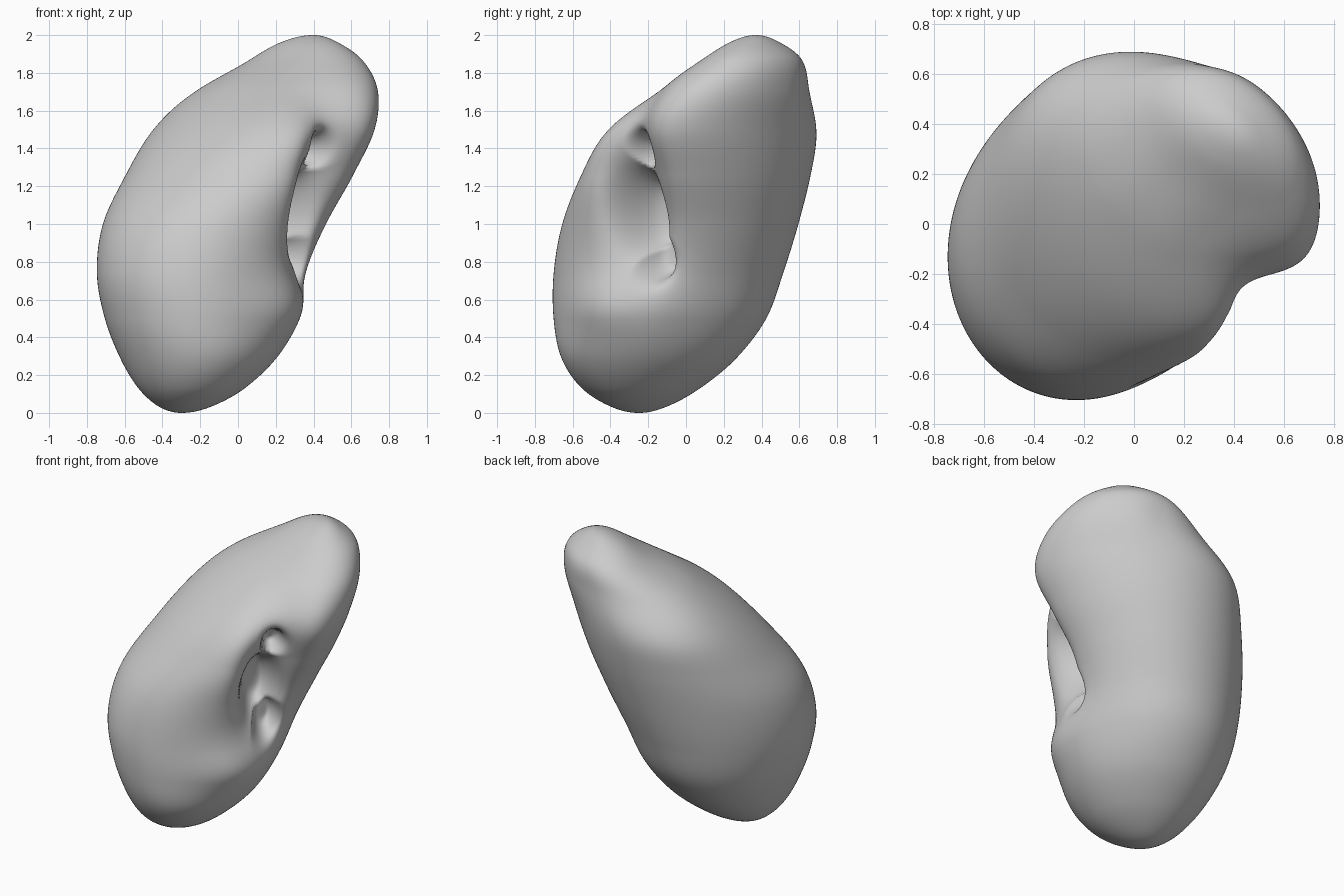
import bpy, bmesh, math
from mathutils import Vector

cube = bpy.data.objects.get("Cube")
if cube:
    bpy.data.objects.remove(cube, do_unlink=True)

# Section extents from bottom to top: x min, x max, y min, y max, skew
SECTIONS = [
    (-.30, -.30, -.25, -.25, -.1),
    (-.42, -.14, -.40, -.10, -.1),
    (-.53, .04, -.555, .08, -.08),
    (-.625, .195, -.66, .27, -.04),
    (-.705, .285, -.70, .425, .03),
    (-.747, .36, -.70, .515, .07),
    (-.715, .475, -.655, .595, .04),
    (-.595, .615, -.555, .66, -.1),
    (-.45, .725, -.42, .70, -.26),
    (-.25, .74, -.18, .70, -.33),
    (.03, .66, .07, .635, -.36),
    (.235, .52, .24, .49, -.38),
    (.40, .40, .37, .37, -.38),
]
RINGS, SIDES = 180, 360
INWARD = Vector((-1, 1, 0)).normalized()
ACROSS = Vector((1, 1, 0)).normalized()

# Openings in the hollow: across, height, half width, half height, depth
POCKETS = [
    (.06, 1.06, .11, .21, .24),
    (.14, 1.4, .065, .08, .16),
    (.11, .84, .08, .13, .17),
]


def section(t):
    """Smoothly blend the sections at t, from zero to one."""
    last = len(SECTIONS) - 1
    s = t * last
    i = min(int(s), last - 1)
    f = s - i

    def row(k):
        if k < 0:
            return [2 * a - b for a, b in zip(SECTIONS[0], SECTIONS[1])]
        if k > last:
            return [2 * a - b for a, b in zip(SECTIONS[last], SECTIONS[last - 1])]
        return SECTIONS[k]

    out = []
    for a, b, c, d in zip(row(i - 1), row(i), row(i + 1), row(i + 2)):
        out.append(b + f / 2 * (c - a + f * (2 * a - 5 * b + 4 * c - d
                                             + f * (3 * (b - c) + d - a))))
    return out


def bump(v, z, v0, z0, wide, tall):
    return math.exp(-((v - v0) / wide) ** 2 - ((z - z0) / tall) ** 2)


def ramp(x):
    x = min(max(x / .3, 0), 1)
    return x * x * (3 - 2 * x)


def sculpt(p):
    """Shape the notched side and flatten the upper part of the far side."""
    u, v, z = -p.dot(INWARD), p.dot(ACROSS), p.z
    # Valley and the swollen lip below it
    push = .18 * bump(v, z, .1 + .15 * (z - 1.1), 1.28, .18, .42)
    push -= .085 * bump(v, z, -.04, .55, .3, .2)
    # Deep pockets
    deep = 0
    for pv, pz, wide, tall, depth in POCKETS:
        r = math.hypot((v - pv) / wide, (z - pz) / tall)
        deep = max(deep, depth / (1 + r ** 6))
    flat = .08 * bump(v, z, .4, 1.72, .4, .17)
    return p + INWARD * ((push + deep) * ramp(u) - flat * ramp(-u))


# Bean-shaped body
bm = bmesh.new()
rings = []
for j in range(1, RINGS):
    t = j / RINGS
    x0, x1, y0, y1, skew = section(t)
    z = 1 - math.cos(math.pi * t)
    phase = math.acos(skew)
    ring = []
    for k in range(SIDES):
        a = 2 * math.pi * k / SIDES
        p = Vector(((x0 + x1) / 2 + (x1 - x0) / 2 * math.cos(a),
                    (y0 + y1) / 2 + (y1 - y0) / 2 * math.cos(a - phase), z))
        ring.append(bm.verts.new(sculpt(p)))
    rings.append(ring)

for low, high in zip(rings, rings[1:]):
    for k in range(SIDES):
        n = (k + 1) % SIDES
        bm.faces.new((low[k], low[n], high[n], high[k]))

# Rounded ends
for ring, end, z in ((rings[0], SECTIONS[0], 0), (rings[-1], SECTIONS[-1], 2)):
    tip = bm.verts.new((end[0], end[2], z))
    for k in range(SIDES):
        bm.faces.new((ring[k], ring[(k + 1) % SIDES], tip))

bmesh.ops.recalc_face_normals(bm, faces=bm.faces)
mesh = bpy.data.meshes.new("bean_body")
bm.to_mesh(mesh)
bm.free()
mesh.shade_smooth()
body = bpy.data.objects.new("bean_body", mesh)
bpy.context.collection.objects.link(body)

# Plain grey
grey = bpy.data.materials.new("light_grey")
grey.use_nodes = True
color = (.6, .6, .6, 1)
grey.diffuse_color = color
grey.node_tree.nodes["Principled BSDF"].inputs["Base Color"].default_value = color
mesh.materials.append(grey)
